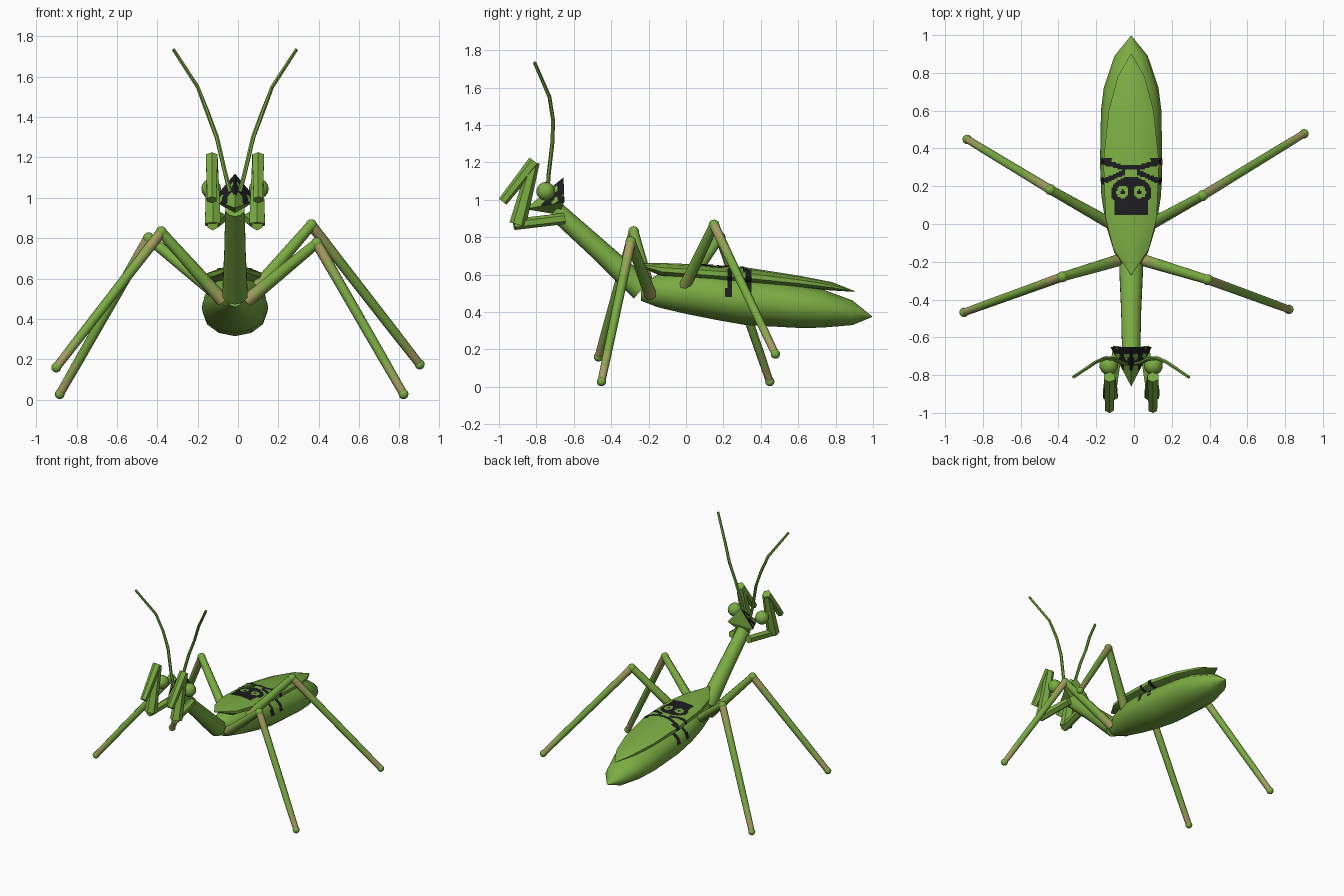
import bpy, bmesh, math
from mathutils import Vector
from mathutils.bvhtree import BVHTree

if "Cube" in bpy.data.objects:
    bpy.data.objects.remove(bpy.data.objects["Cube"])

CX = -0.015  # body centre line


def material(name, rgb):
    m = bpy.data.materials.new(name)
    m.diffuse_color = (*rgb, 1)
    m.use_nodes = True
    m.node_tree.nodes["Principled BSDF"].inputs["Base Color"].default_value = m.diffuse_color
    return m


GREEN = material("leaf green", (0.195, 0.41, 0.055))
TAN = material("joint tan", (0.38, 0.34, 0.12))
MIX = material("olive", (0.28, 0.38, 0.085))
BLACK = material("marking black", (0.012, 0.012, 0.014))
MATS = [GREEN, TAN, MIX, BLACK]


def finish(name, bm, angle=40):
    bmesh.ops.recalc_face_normals(bm, faces=bm.faces[:])
    me = bpy.data.meshes.new(name)
    bm.to_mesh(me)
    bm.free()
    for m in MATS:
        me.materials.append(m)
    ob = bpy.data.objects.new(name, me)
    bpy.context.collection.objects.link(ob)
    if angle:
        bpy.ops.object.select_all(action='DESELECT')
        ob.select_set(True)
        bpy.context.view_layer.objects.active = ob
        bpy.ops.object.shade_smooth_by_angle(angle=math.radians(angle))
    return ob


def skin(bm, rings, mats=None):
    """Bridge equal rings of points and close both ends."""
    vs = [[bm.verts.new(p) for p in r] for r in rings]
    n = len(vs[0])
    for k in range(len(vs) - 1):
        for i in range(n):
            j = (i + 1) % n
            f = bm.faces.new((vs[k][i], vs[k][j], vs[k + 1][j], vs[k + 1][i]))
            f.material_index = mats[k] if mats else 0
    for k, row in ((0, vs[0]), (-1, vs[-1])):
        bm.faces.new(row).material_index = mats[k] if mats else 0


def loft(name, sections, sides):
    """Elliptical sections along y: (y, bottom z, top z, half width)."""
    rings = []
    for y, lo, hi, w in sections:
        rings.append([(CX + w * math.sin(a), y, (lo + hi) / 2 + (hi - lo) / 2 * math.cos(a))
                      for a in (2 * math.pi * i / sides for i in range(sides))])
    bm = bmesh.new()
    skin(bm, rings)
    return finish(name, bm)


def tube(name, path, radii, sides=8, mats=None):
    pts = [Vector(p) for p in path]
    rings = []
    for i, p in enumerate(pts):
        d = pts[min(i + 1, len(pts) - 1)] - pts[max(i - 1, 0)]
        q = d.to_track_quat('Z', 'Y')
        rings.append([p + q @ Vector((radii[i] * math.cos(a), radii[i] * math.sin(a), 0))
                      for a in (2 * math.pi * (k + 0.5) / sides for k in range(sides))])
    bm = bmesh.new()
    skin(bm, rings, mats)
    return finish(name, bm, 50)


def ball(name, pos, r):
    bm = bmesh.new()
    bmesh.ops.create_uvsphere(bm, u_segments=14, v_segments=8, radius=r)
    bmesh.ops.translate(bm, verts=bm.verts[:], vec=pos)
    return finish(name, bm, 60)


# Abdomen and folded wing cover
abdomen = loft("abdomen", [
    (-0.24, 0.46, 0.55, 0.04), (-0.15, 0.425, 0.60, 0.09), (0.0, 0.39, 0.62, 0.135),
    (0.15, 0.36, 0.61, 0.158), (0.32, 0.33, 0.59, 0.165), (0.6, 0.315, 0.55, 0.16),
    (0.72, 0.316, 0.525, 0.145), (0.89, 0.33, 0.462, 0.088), (0.995, 0.373, 0.377, 0.003)], 12)
wings = loft("wing_cover", [
    (-0.27, 0.655, 0.66, 0.003), (-0.13, 0.59, 0.662, 0.10), (0.03, 0.575, 0.656, 0.142),
    (0.33, 0.55, 0.637, 0.155), (0.6, 0.53, 0.595, 0.125), (0.78, 0.515, 0.56, 0.075),
    (0.9, 0.508, 0.513, 0.003)], 10)

# Long thorax
tube("thorax", [(CX, -0.235, 0.52), (CX, -0.45, 0.72), (CX, -0.70, 0.945)],
     [0.066, 0.056, 0.05], 10)

# Wedge head with a mottled crown
bm = bmesh.new()
hv = [bm.verts.new((CX + x, y, z)) for x, y, z in
      ((0, -0.655, 1.12), (-0.11, -0.65, 0.99), (0.11, -0.65, 0.99), (0, -0.86, 0.95),
       (0, -0.68, 0.92))]
for t in ((0, 1, 3), (0, 3, 2), (0, 2, 1), (1, 4, 3), (2, 3, 4), (1, 2, 4)):
    bm.faces.new([hv[i] for i in t])
bmesh.ops.subdivide_edges(bm, edges=bm.edges[:], cuts=11, use_grid_fill=True)
bmesh.ops.recalc_face_normals(bm, faces=bm.faces[:])
for f in bm.faces:
    c = f.calc_center_median()
    if f.normal.y < 0.6 and f.normal.z > 0 and c.y > -0.77:
        if math.sin(c.y * 110) + math.cos(abs(c.x - CX) * 130) > -0.7:
            f.material_index = 3
finish("head", bm, 0)

# Mirrored head and foreleg parts
for s, side in ((-1, "left"), (1, "right")):
    ball("eye_" + side, (CX + s * 0.118, -0.75, 1.045), 0.05)
    tube("antenna_" + side, [(CX + s * x, y, z) for x, y, z in (
        (0.025, -0.74, 1.03), (0.05, -0.735, 1.13), (0.09, -0.715, 1.3), (0.135, -0.71, 1.42),
        (0.185, -0.73, 1.55), (0.305, -0.81, 1.735))],
        [0.011, 0.011, 0.011, 0.011, 0.01, 0.009], 6)
    tube("foreleg_upper_" + side, [(CX + s * 0.07, -0.65, 0.90), (CX + s * 0.11, -0.92, 0.868)],
         [0.03, 0.03], 6)
    tube("foreleg_middle_" + side, [(CX + s * 0.11, -0.90, 0.868), (CX + s * 0.112, -0.812, 1.20)],
         [0.045, 0.03], 6)
    tube("foreleg_tip_" + side, [(CX + s * 0.115, -0.81, 1.205), (CX + s * 0.115, -0.98, 0.99)],
         [0.034, 0.026], 6)

# Walking legs: hip, knee, foot
LEGS = {
    "front_left": ((-0.075, -0.19, 0.49), (-0.38, -0.28, 0.83), (-0.90, -0.468, 0.16)),
    "front_right": ((0.045, -0.19, 0.49), (0.39, -0.295, 0.775), (0.82, -0.452, 0.028)),
    "back_left": ((-0.085, -0.02, 0.51), (-0.443, 0.182, 0.80), (-0.883, 0.448, 0.028)),
    "back_right": ((0.055, -0.02, 0.51), (0.363, 0.15, 0.865), (0.90, 0.478, 0.175)),
}
for name, (hip, knee, foot) in LEGS.items():
    h, k, f = Vector(hip), Vector(knee), Vector(foot)
    tube("thigh_" + name, [h.lerp(k, t) for t in (0, 0.12, 0.27, 1)],
         [0.034, 0.033, 0.032, 0.026], 8, [1, 2, 0])
    tube("shin_" + name, [k.lerp(f, t) for t in (0, 0.12, 0.24, 0.8, 0.9, 1)],
         [0.026, 0.026, 0.025, 0.023, 0.022, 0.021], 8, [1, 2, 0, 2, 1])
    ball("knee_" + name, k, 0.029)
    ball("foot_" + name, f, 0.025)

# Back markings: thin patches projected onto the shell
verts, polys = [], []
for ob in (abdomen, wings):
    base = len(verts)
    verts += [v.co.copy() for v in ob.data.vertices]
    polys += [[base + i for i in p.vertices] for p in ob.data.polygons]
tree = BVHTree.FromPolygons(verts, polys)


def patch(name, u_range, y_range, origin, direction, rule, step=0.008):
    bm = bmesh.new()
    d = Vector(direction)
    nu = round((u_range[1] - u_range[0]) / step)
    ny = round((y_range[1] - y_range[0]) / step)
    for i in range(nu):
        for j in range(ny):
            u, y = u_range[0] + i * step, y_range[0] + j * step
            if not rule(u + step / 2, y + step / 2):
                continue
            hits = [tree.ray_cast(Vector(origin(a, b)), d)[0] for a, b in
                    ((u, y), (u + step, y), (u + step, y + step), (u, y + step))]
            if all(hits) and max(p.dot(d) for p in hits) - min(p.dot(d) for p in hits) < 0.03:
                bm.faces.new([bm.verts.new(p - d * 0.004) for p in hits])
    bmesh.ops.remove_doubles(bm, verts=bm.verts[:], dist=0.0005)
    for f in bm.faces:
        f.material_index = 3
        f.normal_update()
    ob = finish(name, bm, 0)
    if sum((p.normal.dot(d) for p in ob.data.polygons)) > 0:
        ob.data.flip_normals()


def back_rule(x, y):
    x = abs(x)
    blob = (x / 0.105) ** 2 + ((y - 0.165) / 0.085) ** 2 < 1 or (x < 0.085 and 0.05 < y < 0.12)
    spot = math.hypot(x - 0.045, y - 0.17)
    blob = blob and not 0.012 < spot < 0.032
    upper = abs(y - (0.30 + 0.3 * max(0, x - 0.05))) < 0.014 + 0.1 * max(0, x - 0.1)
    lower = x > 0.03 and abs(y - (0.29 - 0.45 * x)) < 0.015
    return blob or upper or lower


patch("back_marking", (-0.168, 0.168), (0.04, 0.38), lambda u, y: (CX + u, y, 2),
      (0, 0, -1), back_rule)
for s, side in ((-1, "left"), (1, "right")):
    patch("side_marking_" + side, (0.48, 0.62), (0.19, 0.37), lambda u, y, s=s: (s * 2, y, u),
          (-s, 0, 0), lambda z, y: abs(y - 0.232) < 0.014 or (abs(y - 0.335) < 0.018 and z > 0.50))
